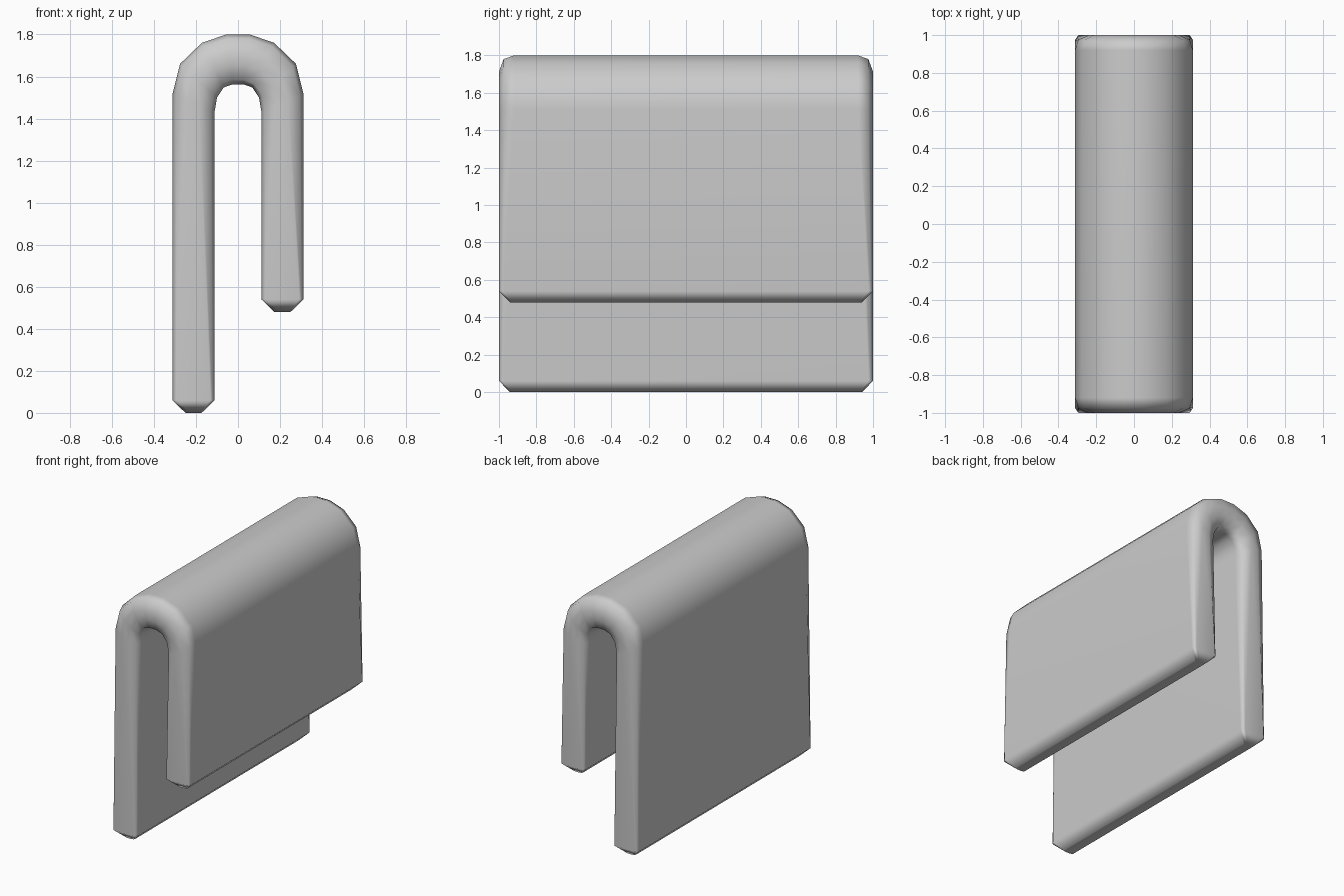
import bpy, bmesh
from mathutils import Vector

if "Cube" in bpy.data.objects:
    bpy.data.objects.remove(bpy.data.objects["Cube"])

# Quarter cross-sections: (y, fraction of half thickness)
ROUND = [(0.92, 1.0), (0.975, 0.83), (1.0, 0.27)]      # soft edge around the fold
SQUARE = [(0.975, 1.0), (0.99, 0.9), (1.0, 0.8)]       # crisp edge at the leg tips
CAP = [(0.93, 0.38), (0.938, 0.3), (0.942, 0.15)]      # shrunken end face

# Right half of the fold: (outer x, outer z, inner x, inner z), leg to crown
ARCH = [(0.312, 1.515, 0.111, 1.435), (0.276, 1.66, 0.100, 1.50),
        (0.172, 1.76, 0.068, 1.548), (0.056, 1.80, 0.025, 1.563)]


def leg(side, z):
    tip = (side * 0.312, z, side * 0.111, z)
    above = (side * 0.312, z + 0.06, side * 0.111, z + 0.06)
    return [(tip, CAP), (above, SQUARE)]


def ring(bm, station, quarter):
    ox, oz, ix, iz = station
    outer, inner = Vector((ox, 0, oz)), Vector((ix, 0, iz))
    mid, half = (outer + inner) / 2, (outer - inner) / 2
    pts = list(quarter)
    pts += [(y, -t) for y, t in reversed(quarter)]
    pts += [(-y, t) for y, t in reversed(pts)]
    return [bm.verts.new(mid + half * t + Vector((0, y, 0))) for y, t in pts]


# Folded sheet: loft from the long leg over the fold to the short leg
left = [((-a, b, -c, d), ROUND) for a, b, c, d in ARCH]
right = [(s, ROUND) for s in reversed(ARCH)]
path = leg(-1, 0.0) + left + right + leg(1, 0.48)[::-1]

bm = bmesh.new()
rings = [ring(bm, s, q) for s, q in path]
for a, b in zip(rings, rings[1:]):
    n = len(a)
    for i in range(n):
        j = (i + 1) % n
        bm.faces.new((a[i], a[j], b[j], b[i]))
bm.faces.new(rings[0])
bm.faces.new(rings[-1])
bmesh.ops.recalc_face_normals(bm, faces=bm.faces)
for f in bm.faces:
    f.smooth = True

mesh = bpy.data.meshes.new("folded_sheet")
bm.to_mesh(mesh)
bm.free()
sheet = bpy.data.objects.new("folded_sheet", mesh)
bpy.context.collection.objects.link(sheet)
sheet.modifiers.new("even_shading", 'WEIGHTED_NORMAL')
